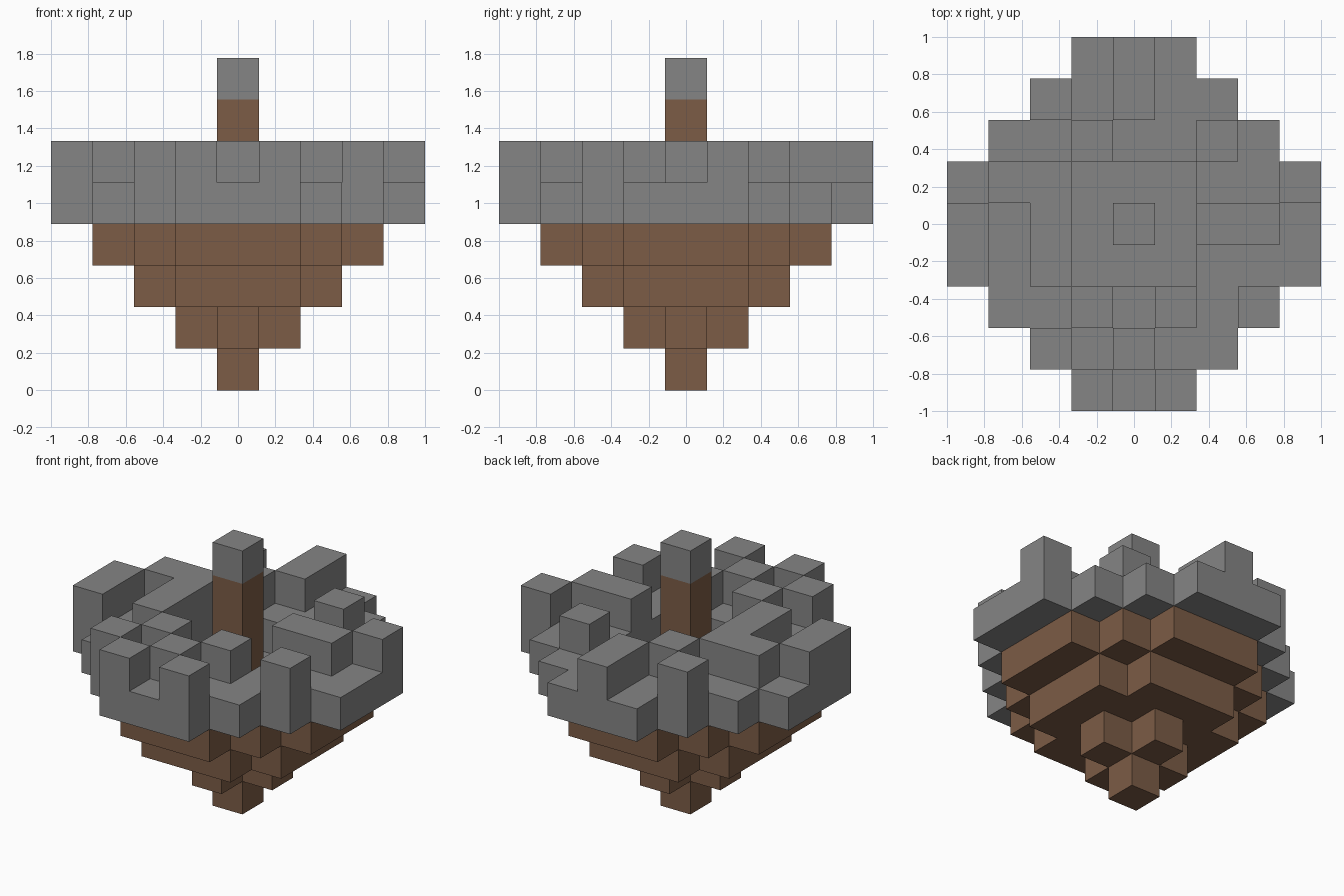
import bpy, bmesh
from mathutils import Vector

cube = bpy.data.objects.get("Cube")
if cube:
    bpy.data.objects.remove(cube, do_unlink=True)

U = 2 / 9  # block size


def material(name, colour):
    m = bpy.data.materials.new(name)
    m.use_nodes = True
    m.diffuse_color = (*colour, 1)
    bsdf = m.node_tree.nodes["Principled BSDF"]
    bsdf.inputs["Base Color"].default_value = (*colour, 1)
    bsdf.inputs["Roughness"].default_value = 0.9
    return m


stone = material("stone grey", (0.235, 0.235, 0.235))
earth = material("earth brown", (0.202, 0.107, 0.061))


def disc(radius, reach, level):
    """Stepped round layer of blocks."""
    span = range(-radius, radius + 1)
    return {(x, y, level) for x in span for y in span if abs(x) + abs(y) <= reach}


def square(level):
    return {(x, y, level) for x in (-1, 0, 1) for y in (-1, 0, 1)}


# Raised rim blocks, rows from back to front
RIM = ["....#....",
       "..#.#....",
       "...#..#..",
       ".##.....#",
       "#.#...##.",
       "#.#......",
       "...#.#.#.",
       "..#.#....",
       "...#.#..."]
rim = {(c - 4, 4 - r, 5) for r, row in enumerate(RIM)
       for c, mark in enumerate(row) if mark == "#"}

# Every part is a set of blocks with one colour
pit_floor = square(3)
parts = {
    "bottom_tip": (disc(0, 0, 0), earth),
    "lower_step": (disc(1, 1, 1), earth),
    "middle_step": (disc(2, 3, 2), earth),
    "upper_step": (disc(3, 4, 3) - pit_floor, earth),
    "pit_floor": (pit_floor, stone),
    "platform": (disc(4, 5, 4) - square(4), stone),
    "raised_rim": (rim, stone),
    "centre_post": ({(0, 0, k) for k in (4, 5, 6)}, earth),
    "post_cap": ({(0, 0, 7)}, stone),
}
filled = set().union(*(cells for cells, _ in parts.values()))


def build(name, cells, mat):
    """Join the blocks, keeping only the faces that are open to the outside."""
    bm = bmesh.new()
    for cell in sorted(cells):
        centre = Vector(cell) + Vector((0, 0, 0.5))
        for axis in range(3):
            for sign in (-1, 1):
                n = Vector((0, 0, 0))
                n[axis] = sign
                if tuple(int(a + b) for a, b in zip(cell, n)) in filled:
                    continue
                s = Vector((0, 0, 0))
                s[(axis + 1) % 3] = 0.5
                t = n.cross(s)
                mid = centre + n / 2
                corners = (mid - s - t, mid + s - t, mid + s + t, mid - s + t)
                bm.faces.new([bm.verts.new(p * U) for p in corners])
    bmesh.ops.remove_doubles(bm, verts=bm.verts, dist=U / 100)
    mesh = bpy.data.meshes.new(name)
    bm.to_mesh(mesh)
    bm.free()
    mesh.materials.append(mat)
    bpy.context.collection.objects.link(bpy.data.objects.new(name, mesh))


for part, (cells, mat) in parts.items():
    build(part, cells, mat)
